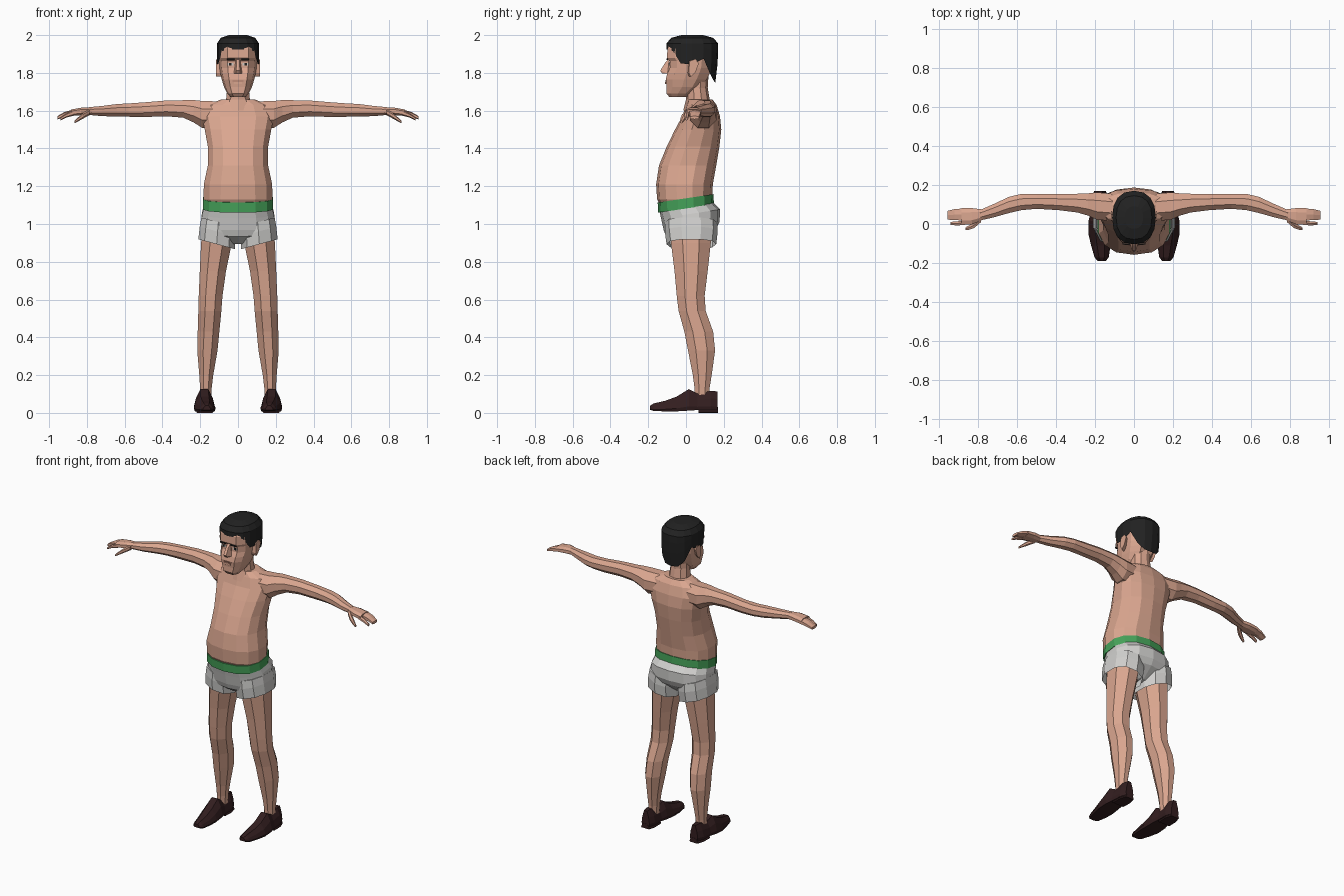
import bpy, bmesh, math
from mathutils import Vector


def material(name, rgb):
    m = bpy.data.materials.new(name)
    m.diffuse_color = (*rgb, 1)
    return m


SKIN = material("skin", (0.70, 0.38, 0.275))
LIP = material("lip", (0.42, 0.19, 0.14))
HAIR = material("black hair", (0.016, 0.016, 0.016))
CLOTH = material("light grey cloth", (0.64, 0.635, 0.62))
GREEN = material("green band", (0.06, 0.36, 0.10))
LEATHER = material("dark brown leather", (0.033, 0.013, 0.014))
WHITE = material("eye white", (0.62, 0.58, 0.54))


def finish(name, bm, mat, mirror=False):
    bmesh.ops.recalc_face_normals(bm, faces=bm.faces)
    me = bpy.data.meshes.new(name)
    bm.to_mesh(me)
    bm.free()
    me.materials.append(mat)
    ob = bpy.data.objects.new(name, me)
    bpy.context.collection.objects.link(ob)
    if mirror:
        ob.modifiers.new("mirror", 'MIRROR')
    return ob


def outline(n, p=1.0):
    """Unit cross-section with n sides; p < 1 squares it off."""
    pts = []
    for i in range(n):
        a = 2 * math.pi * (i + 0.5) / n
        c, s = math.cos(a), math.sin(a)
        pts.append((math.copysign(abs(c) ** p, c), math.copysign(abs(s) ** p, s)))
    return pts


def skin_rings(name, rings, mat, mirror=False, caps=(True, True)):
    """Bridge a list of point rings into one surface."""
    bm = bmesh.new()
    loops = [[bm.verts.new(p) for p in r] for r in rings]
    for a, b in zip(loops, loops[1:]):
        for i in range(len(a)):
            j = (i + 1) % len(a)
            bm.faces.new((a[i], a[j], b[j], b[i]))
    if caps[0]:
        bm.faces.new(loops[0])
    if caps[1]:
        bm.faces.new(loops[-1])
    return finish(name, bm, mat, mirror)


def upright(name, rows, shape, mat, mirror=False, tilt=0, lean=0, caps=(True, True)):
    """Rows are (z, centre x, half width, front y, back y)."""
    rings = []
    for z, cx, hw, yf, yb in rows:
        ring = []
        for u, v in shape:
            y = (yf + yb) / 2 + v * (yb - yf) / 2
            ring.append((cx + u * hw, y, z + tilt * y + lean * u * hw))
        rings.append(ring)
    return skin_rings(name, rings, mat, mirror, caps)


def limb(name, rows, shape, mat):
    """Rows are (x, y, z, half depth, half height), running along x."""
    rings = [[(x, y + u * ry, z + v * rz) for u, v in shape] for x, y, z, ry, rz in rows]
    return skin_rings(name, rings, mat, True)


def plate(name, centre, size, mat, mirror=False):
    bm = bmesh.new()
    bmesh.ops.create_cube(bm, size=1)
    for v in bm.verts:
        v.co = Vector(centre) + Vector([a * b for a, b in zip(v.co, size)])
    return finish(name, bm, mat, mirror)


# Torso and neck
body = outline(14, 0.85)
upright("torso", [
    (1.09, 0, .172, -.130, .130), (1.13, 0, .186, -.153, .138), (1.21, 0, .185, -.158, .142),
    (1.31, 0, .163, -.143, .160), (1.41, 0, .163, -.102, .177), (1.50, 0, .180, -.058, .187),
    (1.57, 0, .195, -.020, .180), (1.63, 0, .165, .000, .162), (1.66, 0, .090, .012, .140)],
    body, SKIN)
upright("neck", [(1.60, 0, .100, -.015, .145), (1.66, 0, .066, .000, .125),
                 (1.72, 0, .060, .000, .115), (1.80, 0, .060, .010, .120)], outline(10), SKIN)

# Arms and hands
limb("arm", [
    (.11, .085, 1.580, .075, .075), (.19, .092, 1.580, .076, .077), (.235, .100, 1.597, .062, .064),
    (.29, .107, 1.609, .052, .050), (.38, .112, 1.612, .045, .045), (.50, .116, 1.605, .041, .042),
    (.58, .112, 1.603, .045, .038), (.64, .098, 1.602, .045, .036), (.72, .068, 1.598, .037, .029),
    (.79, .045, 1.598, .029, .022)], outline(8), SKIN)
limb("hand", [(.775, .048, 1.598, .028, .021), (.83, .040, 1.596, .044, .021),
              (.885, .038, 1.589, .046, .018)], outline(8, .8), SKIN)
limb("fingers", [(.875, .049, 1.590, .034, .016), (.92, .048, 1.579, .031, .013),
                 (.955, .045, 1.563, .025, .009)], outline(6, .7), SKIN)
limb("index_finger", [(.87, .006, 1.588, .013, .015), (.91, .003, 1.574, .012, .011),
                      (.94, .003, 1.556, .009, .008)], outline(6), SKIN)
limb("thumb", [(.785, .022, 1.593, .015, .016), (.82, -.006, 1.573, .017, .015),
               (.845, -.018, 1.555, .013, .011), (.865, -.025, 1.540, .008, .007)],
     outline(6), SKIN)

# Legs
upright("leg", [
    (.06, .170, .030, .045, .125), (.13, .170, .033, .042, .128), (.20, .168, .040, .032, .140),
    (.33, .162, .058, .005, .160), (.43, .156, .062, -.015, .150), (.54, .149, .066, -.045, .110),
    (.62, .145, .068, -.055, .105), (.75, .133, .075, -.068, .122), (.90, .114, .088, -.088, .140),
    (1.00, .105, .088, -.09, .140)], outline(8), SKIN, True)

# Shorts: hips, two open legs and the waistband
upright("shorts_hips", [
    (1.095, 0, .184, -.142, .143), (1.05, 0, .195, -.132, .180), (.985, 0, .202, -.118, .178),
    (.95, 0, .200, -.105, .160), (.90, 0, .045, -.045, .090)], body, CLOTH, tilt=.15)
upright("shorts_leg", [
    (1.01, .104, .094, -.112, .165), (.96, .108, .099, -.112, .168), (.893, .113, .101, -.103, .160)],
    outline(10, .85), CLOTH, True, lean=.27, caps=(True, False))
upright("waistband", [
    (1.082, 0, .190, -.147, .148), (1.136, 0, .190, -.150, .145), (1.136, 0, .16, -.12, .12)],
    body, GREEN, tilt=.15)

# Shoes: rows are (y, centre x, half width, bottom z, top z)
shoe_shape = [(-.9, 0), (.9, 0), (1, .2), (.8, .6), (.38, 1), (-.38, 1), (-.8, .6), (-1, .2)]


def shoe_part(name, rows):
    rings = [[(cx + u * hw, y, lo + v * (hi - lo)) for u, v in shoe_shape]
             for y, cx, hw, lo, hi in rows]
    return skin_rings(name, rings, LEATHER, True)


shoe_part("shoe", [
    (-.190, .165, .020, .016, .038), (-.172, .166, .036, .010, .050), (-.110, .170, .050, .008, .064),
    (-.050, .176, .058, .008, .086), (.015, .178, .055, .012, .126), (.060, .177, .046, .015, .102),
    (.130, .175, .044, .015, .116), (.168, .174, .028, .015, .114)])
shoe_part("shoe_heel", [(.065, .177, .044, 0, .03), (.130, .175, .044, 0, .03), (.170, .174, .030, 0, .03)])

# Head with a flat face front, eye sockets and brow
head_shape = [(-.55, -1), (.55, -1), (.88, -.66), (1, -.1), (.92, .5), (.5, 1),
              (-.5, 1), (-.92, .5), (-1, -.1), (-.88, -.66)]
upright("head", [
    (1.672, 0, .040, -.088, .000), (1.692, 0, .058, -.104, .035), (1.725, 0, .074, -.103, .080),
    (1.765, 0, .086, -.107, .110), (1.795, 0, .093, -.100, .125), (1.825, 0, .098, -.086, .135),
    (1.862, 0, .101, -.086, .140), (1.878, 0, .103, -.101, .145), (1.930, 0, .102, -.098, .145),
    (1.965, 0, .085, -.075, .12)], head_shape, SKIN)

# Nose wedge
bm = bmesh.new()
for x, y, z in [(.010, -.088, 1.878), (.008, -.110, 1.855), (.022, -.098, 1.797),
                (.010, -.136, 1.812), (.010, -.126, 1.797), (.012, -.08, 1.80)]:
    for s in (-1, 1):
        bm.verts.new((s * x, y, z))
bmesh.ops.convex_hull(bm, input=bm.verts)
finish("nose", bm, SKIN)

# Ears
bm = bmesh.new()
for y, z in [(.012, 1.862), (.045, 1.872), (.062, 1.850), (.045, 1.805), (.020, 1.780), (.010, 1.80)]:
    bm.verts.new((.090, y * .8, z))
    bm.verts.new((.117, y + .006, z))
bmesh.ops.convex_hull(bm, input=bm.verts)
finish("ear", bm, SKIN, True)

# Eyes, brows and mouth as thin plates
plate("eye", (.040, -.086, 1.846), (.030, .006, .012), WHITE, True)
plate("iris", (.040, -.088, 1.846), (.013, .007, .013), HAIR, True)
plate("eyebrow", (.038, -.100, 1.872), (.040, .008, .009), HAIR, True)
plate("mouth", (0, -.106, 1.757), (.058, .009, .007), LIP)
plate("lower_lip", (0, -.106, 1.746), (.040, .009, .012), SKIN)

# Hair shell: hairline height by angle from the front round to the back
hairline = [1.925, 1.925, 1.915, 1.850, 1.845, 1.875, 1.790, 1.755, 1.750]
N = 16
levels = [(0, None), (.45, None), (.8, None), (1, 1.0), (1, .82), (1, .42)]
crown = [0, 0, 0, 1.955, 1.985, 2.0]
rings = []
for k, (t, scale) in enumerate(levels):
    ring = []
    for i in range(N):
        a = 2 * math.pi * i / N
        low = hairline[min(i, N - i)]
        z = low + (1.95 - low) * t if scale is None else crown[k]
        # The nape tucks in below the widest part of the skull
        tuck = 1 - .9 * max(0, 1.87 - z) ** 1.0 * max(0, -math.cos(a))
        r = (scale or 1) * tuck
        x, y = math.sin(a), -math.cos(a)
        ring.append((.112 * r * math.copysign(abs(x) ** .85, x),
                     .033 + .137 * r * math.copysign(abs(y) ** .85, y), z))
    rings.append(ring)
skin_rings("hair", rings, HAIR, caps=(False, True))
